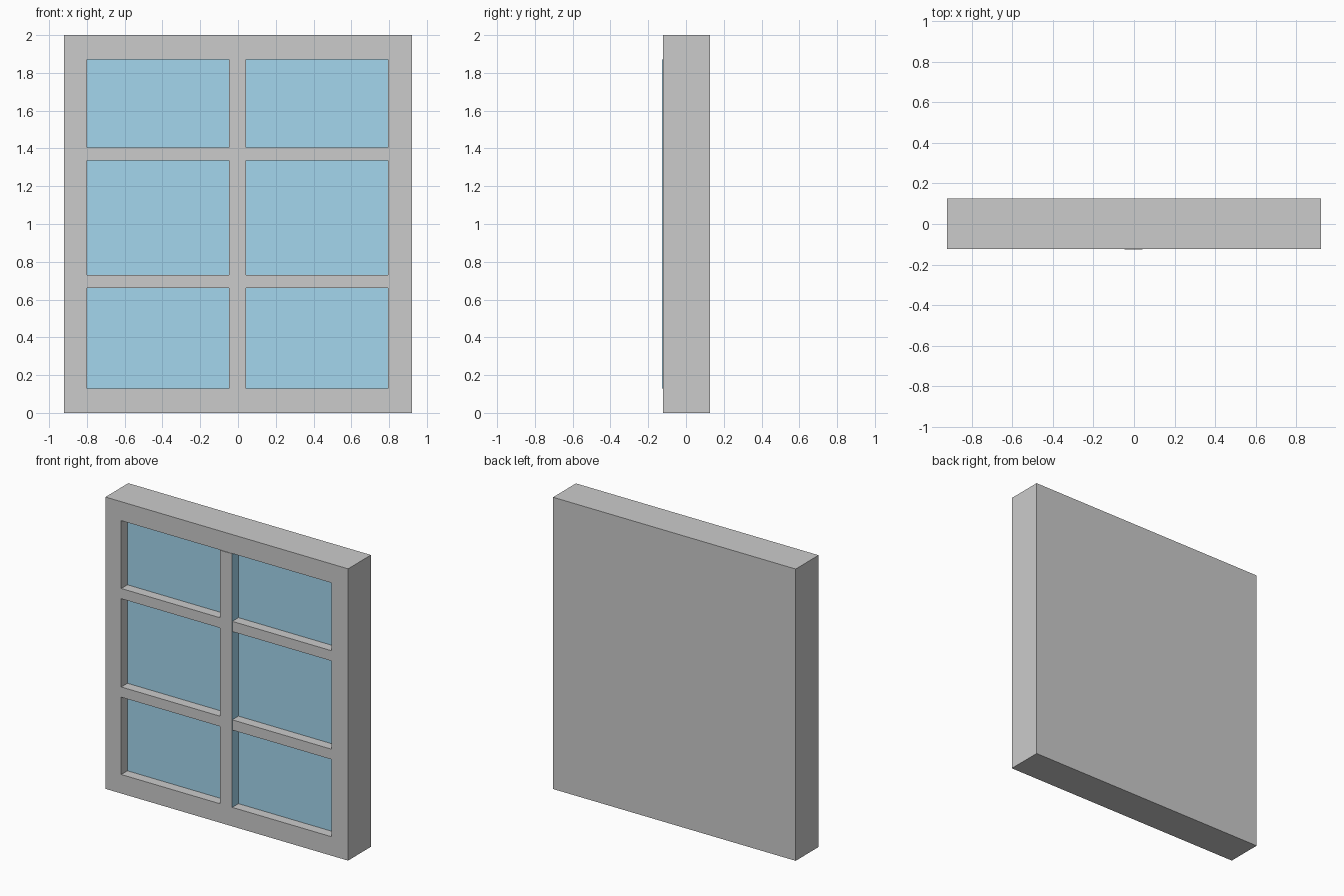
import bpy, bmesh

if "Cube" in bpy.data.objects:
    bpy.data.objects.remove(bpy.data.objects["Cube"])

W, H = 0.92, 2.0                 # half width, height
BACK, FRONT, FLOOR = 0.126, -0.122, -0.055
BAR_FRONT = -0.126               # bars stand slightly proud of the frame
X0, X1, Z0, Z1 = -0.80, 0.795, 0.13, 1.87   # window opening

glass = bpy.data.materials.new("glass_blue")
glass.diffuse_color = (0.37, 0.67, 0.85, 1)
glass.use_nodes = True
glass.node_tree.nodes["Principled BSDF"].inputs["Base Color"].default_value = glass.diffuse_color
grey = bpy.data.materials.new("frame_grey")
grey.diffuse_color = (0.8, 0.8, 0.8, 1)
grey.use_nodes = True
grey.node_tree.nodes["Principled BSDF"].inputs["Base Color"].default_value = grey.diffuse_color


def add_object(name, bm):
    bmesh.ops.recalc_face_normals(bm, faces=bm.faces)
    mesh = bpy.data.meshes.new(name)
    bm.to_mesh(mesh)
    bm.free()
    mesh.materials.append(grey)
    mesh.materials.append(glass)
    obj = bpy.data.objects.new(name, mesh)
    bpy.context.collection.objects.link(obj)
    return obj


def box(x0, x1, y0, y1, z0, z1):
    bm = bmesh.new()
    bmesh.ops.create_cube(bm, size=1)
    for v in bm.verts:
        v.co = (x1 if v.co.x > 0 else x0,
                y1 if v.co.y > 0 else y0,
                z1 if v.co.z > 0 else z0)
    bm.normal_update()
    return bm


def front_face(bm):
    return min(bm.faces, key=lambda f: f.calc_center_median().y)


# Frame: solid slab with the opening sunk into its front, glazed at the bottom
bm = box(-W, W, FRONT, BACK, 0, H)
pane = front_face(bm)
bmesh.ops.inset_region(bm, faces=[pane], thickness=0.1)
for v in pane.verts:
    v.co = (X1 if v.co.x > 0 else X0, FRONT, Z1 if v.co.z > 1 else Z0)
pane = bmesh.ops.extrude_discrete_faces(bm, faces=[pane])["faces"][0]
for v in pane.verts:
    v.co.y = FLOOR
pane.material_index = 1
add_object("window_frame", bm)

# Upright bar, with glass-coloured sides
bm = box(-0.047, 0.042, BAR_FRONT, FLOOR, Z0, Z1)
for f in bm.faces:
    if abs(f.normal.x) > 0.9:
        f.material_index = 1
add_object("upright_bar", bm)

# Cross bars, split either side of the upright
for row, (z0, z1) in {"lower": (0.66, 0.73), "upper": (1.335, 1.405)}.items():
    for side, (x0, x1) in {"left": (X0, -0.047), "right": (0.042, X1)}.items():
        add_object(f"{row}_{side}_cross_bar", box(x0, x1, FRONT, FLOOR, z0, z1))
